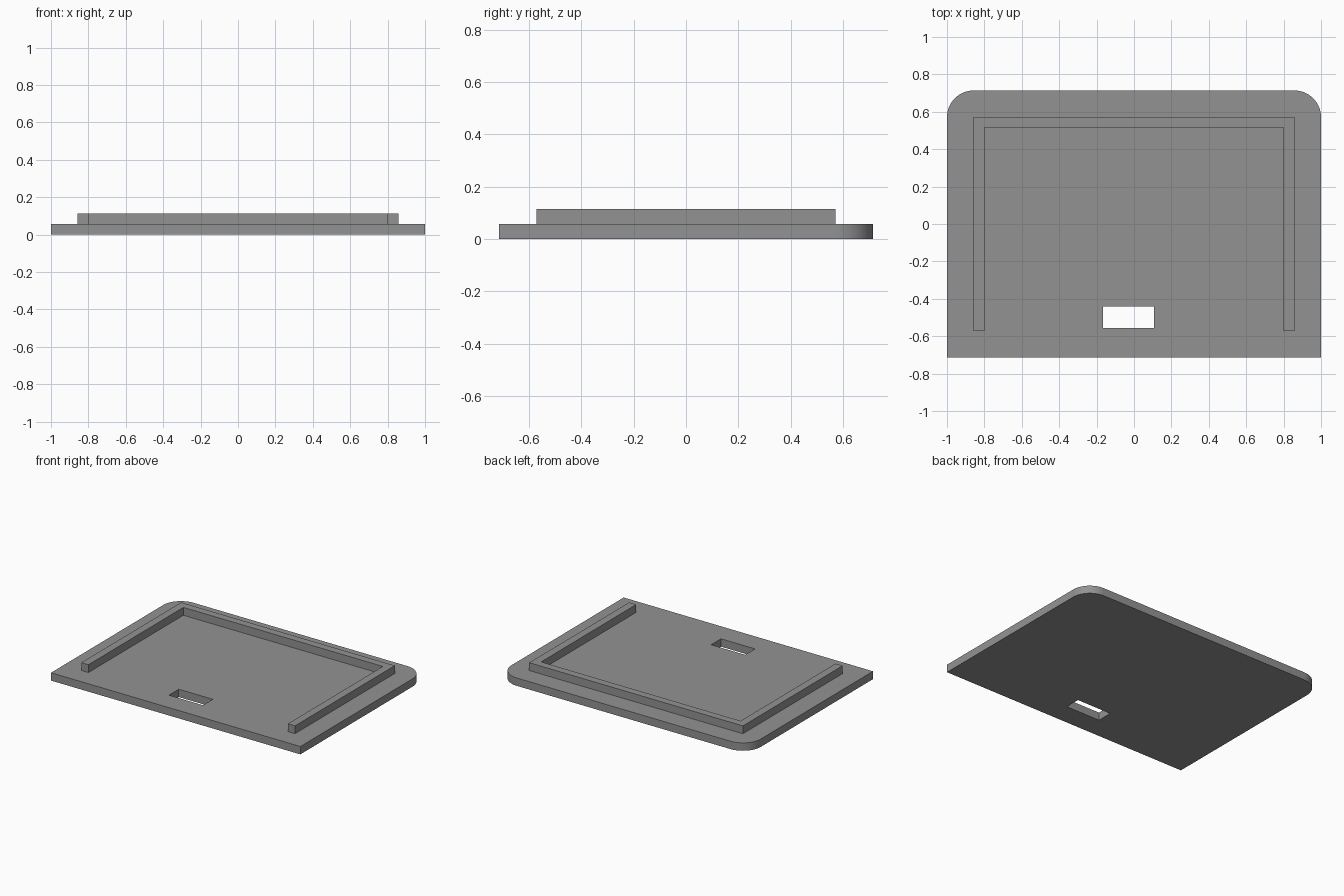
import bpy, bmesh, math

if "Cube" in bpy.data.objects:
    bpy.data.objects.remove(bpy.data.objects["Cube"])

grey = bpy.data.materials.new("mid grey")
grey.diffuse_color = (0.29, 0.29, 0.29, 1)
grey.use_nodes = True
grey.node_tree.nodes["Principled BSDF"].inputs["Base Color"].default_value = grey.diffuse_color


def prism(name, outline, z0, z1):
    """Extrude a counter-clockwise outline from z0 to z1."""
    bm = bmesh.new()
    face = bm.faces.new([bm.verts.new((x, y, z0)) for x, y in outline])
    ext = bmesh.ops.extrude_face_region(bm, geom=[face], use_keep_orig=True)
    for v in ext["geom"]:
        if isinstance(v, bmesh.types.BMVert):
            v.co.z = z1
    bmesh.ops.recalc_face_normals(bm, faces=bm.faces)
    mesh = bpy.data.meshes.new(name)
    bm.to_mesh(mesh)
    bm.free()
    mesh.materials.append(grey)
    obj = bpy.data.objects.new(name, mesh)
    bpy.context.collection.objects.link(obj)
    return obj


W, D, T, R = 1.0, 0.714, 0.057, 0.143

# Base plate: square front corners, rounded back corners
outline = [(-W, -D), (W, -D)]
for cx, start in ((W - R, 0), (R - W, 90)):
    for i in range(17):
        a = math.radians(start + 90 * i / 16)
        outline.append((cx + R * math.cos(a), D - R + R * math.sin(a)))
plate = prism("base_plate", outline, 0, T)

# Slot cut through the plate near the front
cutter = prism("slot_cutter", [(-0.166, -0.555), (0.108, -0.555),
                               (0.108, -0.442), (-0.166, -0.442)], -0.1, 0.2)
cutter.hide_render = True
cutter.hide_set(True)
cut = plate.modifiers.new("slot", "BOOLEAN")
cut.operation = "DIFFERENCE"
cut.solver = "EXACT"
cut.object = cutter

# Raised U-shaped rim, open at the front
prism("raised_rim", [(-0.857, -0.571), (-0.8, -0.571), (-0.8, 0.517),
                     (0.8, 0.517), (0.8, -0.571), (0.857, -0.571),
                     (0.857, 0.572), (-0.857, 0.572)], T, 2 * T)

# Smooth the rounded corners, keep hard edges
bpy.ops.object.select_all(action="DESELECT")
plate.select_set(True)
bpy.context.view_layer.objects.active = plate
bpy.ops.object.modifier_apply(modifier="slot")
bpy.ops.object.shade_smooth_by_angle(angle=math.radians(30))
bpy.data.objects.remove(cutter, do_unlink=True)
